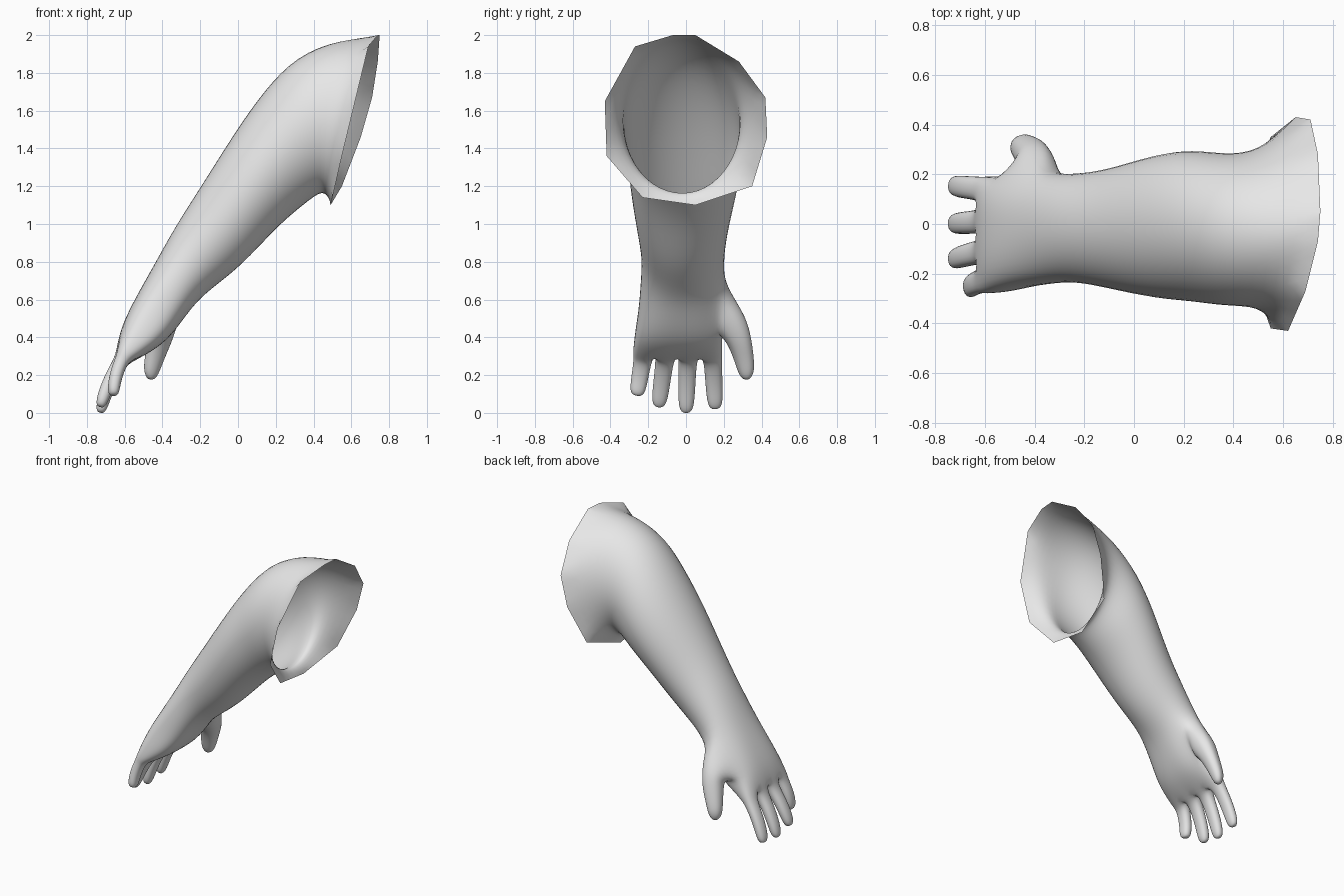
import bpy
import bmesh
import math
from mathutils import Vector

if "Cube" in bpy.data.objects:
    bpy.data.objects.remove(bpy.data.objects["Cube"])

# Material
grey = bpy.data.materials.new("light grey")
grey.use_nodes = True
grey.diffuse_color = (0.8, 0.8, 0.8, 1)
grey.node_tree.nodes["Principled BSDF"].inputs["Base Color"].default_value = (0.8, 0.8, 0.8, 1)

# Arm sections from knuckles to shoulder:
# top x, top z, bottom x, bottom z, y min, y max, boxiness
SECTIONS = [
    (-0.64, 0.36, -0.54, 0.28, -0.28, 0.19, 1.0),
    (-0.61, 0.47, -0.40, 0.36, -0.27, 0.19, 0.9),
    (-0.54, 0.61, -0.31, 0.47, -0.25, 0.19, 0.7),
    (-0.45, 0.77, -0.23, 0.58, -0.24, 0.20, 0.3),
    (-0.33, 0.99, -0.14, 0.66, -0.23, 0.20, 0.1),
    (-0.20, 1.19, 0.02, 0.78, -0.26, 0.22, 0.0),
    (-0.02, 1.48, 0.20, 0.98, -0.30, 0.28, 0.0),
    (0.14, 1.71, 0.33, 1.09, -0.31, 0.30, 0.0),
    (0.31, 1.89, 0.42, 1.16, -0.33, 0.28, 0.0),
    (0.54, 1.98, 0.46, 1.17, -0.33, 0.29, 0.0),
]
# Flared shoulder opening
RIM = [
    (0.65, 0.43, 1.46), (0.71, 0.42, 1.67), (0.74, 0.28, 1.86), (0.75, 0.05, 2.0),
    (0.74, -0.07, 2.0), (0.69, -0.27, 1.94), (0.62, -0.43, 1.65), (0.55, -0.42, 1.36),
    (0.50, -0.23, 1.14), (0.49, 0.05, 1.10), (0.52, 0.20, 1.15), (0.55, 0.35, 1.20),
]
N = 12
BOX_Y = (1.0, 0.95, 0.5, 0, -0.5, -0.95, -1.0, -0.95, -0.5, 0, 0.5, 0.95)
BOX_H = (0, 0.75, 1, 1, 1, 0.75, 0, -0.75, -1, -1, -1, -0.75)

bm = bmesh.new()
crease = bm.verts.layers.float.new("crease_vert")


def section(tx, tz, bx, bz, y0, y1, box):
    """Ring that blends from an ellipse to a rounded box."""
    top, low = Vector((tx, 0, tz)), Vector((bx, 0, bz))
    mid, up = (top + low) / 2, (top - low) / 2
    swell = 1.045 - 0.025 * box
    ring = []
    for k in range(N):
        a = 2 * math.pi * k / N
        cy = math.cos(a) * (1 - box) + BOX_Y[k] * box
        ch = math.sin(a) * (1 - box) + BOX_H[k] * box
        p = mid + up * ch * swell
        p.y = (y0 + y1) / 2 + (y1 - y0) / 2 * cy * swell
        ring.append(bm.verts.new(p))
    return ring


def grow(faces, start_dir, path):
    """Extrude a patch of faces through rounded rings along a path of (x, y, z, radius)."""
    prev_dir = Vector(start_dir).normalized()
    verts = {v for f in faces for v in f.verts}
    prev_c = sum((v.co for v in verts), Vector()) / len(verts)
    for x, y, z, r in path:
        c = Vector((x, y, z))
        d = (c - prev_c).normalized()
        turn = prev_dir.rotation_difference(d)
        out = bmesh.ops.extrude_face_region(bm, geom=faces)["geom"]
        old = [f for f in faces if f.is_valid]
        if old:
            bmesh.ops.delete(bm, geom=old, context="FACES")
        faces = [g for g in out if isinstance(g, bmesh.types.BMFace)]
        inside = set(faces)
        for v in {v for f in faces for v in f.verts}:
            if all(f in inside for f in v.link_faces):
                v.co = c + d * r * 0.3
                continue
            o = turn @ (v.co - prev_c)
            o -= d * o.dot(d)
            v.co = c + o.normalized() * r
        prev_c, prev_dir = c, d


# Arm and palm skin, with the corners of the shoulder opening kept sharp
rings = [section(*s) for s in SECTIONS]
rings.append([bm.verts.new(p) for p in RIM])
for v in rings[-1]:
    v[crease] = 1.0
skin = {}
for i in range(len(rings) - 1):
    a, b = rings[i], rings[i + 1]
    for k in range(N):
        j = (k + 1) % N
        skin[i, k] = bm.faces.new((a[k], a[j], b[j], b[k]))

# Knuckle end, two faces for each finger
end = rings[0]
top = [end[k] for k in (1, 2, 3, 4, 5)]
low = [end[k] for k in (11, 10, 9, 8, 7)]
mid = [end[0]] + [bm.verts.new((top[i].co + low[i].co) / 2) for i in (1, 2, 3)] + [end[6]]
knuckles = []
for i in range(4):
    knuckles.append([
        bm.faces.new((top[i], top[i + 1], mid[i + 1], mid[i])),
        bm.faces.new((mid[i], mid[i + 1], low[i + 1], low[i])),
    ])

# Fingers: base y, tip y, tip x, tip z
FINGERS = [
    (0.14, 0.155, -0.73, 0.02),
    (0.01, 0.00, -0.73, 0.0),
    (-0.11, -0.145, -0.73, 0.03),
    (-0.225, -0.26, -0.66, 0.09),
]
for faces, (by, ty, tx, tz) in zip(knuckles, FINGERS):
    base, tip = Vector((-0.605, by, 0.30)), Vector((tx, ty, tz))
    path = []
    for t, r in ((0.08, 0.054), (0.35, 0.051), (0.65, 0.049), (0.90, 0.044), (1.0, 0.024)):
        p = base.lerp(tip, t)
        p.x -= 0.015 * math.sin(math.pi * t)
        path.append((p.x, p.y, p.z, r))
    grow(faces, (-0.5, 0, -0.86), path)

# Thumb
grow([skin[1, 0], skin[1, 11], skin[2, 0], skin[2, 11]], (0, 1, 0), [
    (-0.39, 0.24, 0.48, 0.10),
    (-0.41, 0.28, 0.40, 0.077),
    (-0.44, 0.305, 0.30, 0.06),
    (-0.46, 0.32, 0.22, 0.05),
    (-0.46, 0.32, 0.18, 0.025),
])

# Finished arm
bmesh.ops.recalc_face_normals(bm, faces=bm.faces[:])
for f in bm.faces:
    f.smooth = True
mesh = bpy.data.meshes.new("arm")
bm.to_mesh(mesh)
bm.free()
mesh.materials.append(grey)
arm = bpy.data.objects.new("arm", mesh)
bpy.context.collection.objects.link(arm)
sub = arm.modifiers.new("Subdivision", "SUBSURF")
sub.levels = sub.render_levels = 2
